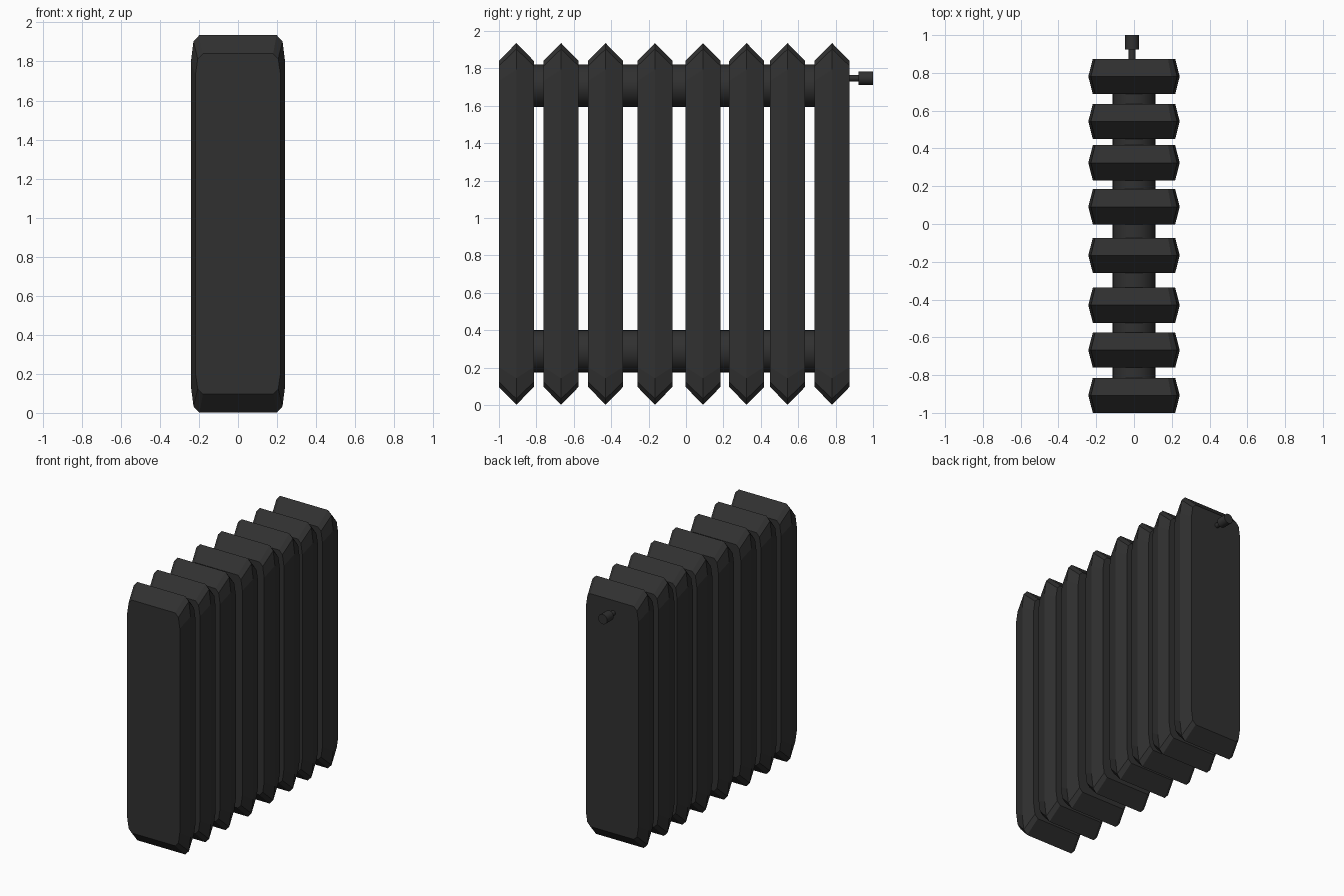
import bpy, bmesh
from math import pi

if "Cube" in bpy.data.objects:
    bpy.data.objects.remove(bpy.data.objects["Cube"])

iron = bpy.data.materials.new("black_iron")
iron.diffuse_color = (0.03, 0.03, 0.03, 1)
iron.use_nodes = True
iron.node_tree.nodes["Principled BSDF"].inputs["Base Color"].default_value = iron.diffuse_color

MID_Z = 0.968  # half height of the fins


def outline(corner):
    """Mirror one quarter corner into a closed loop in x, z."""
    right = corner + [(x, -z) for x, z in reversed(corner)]
    left = [(-x, z) for x, z in reversed(right)]
    return [(x, z + MID_Z) for x, z in right + left]


# Fin: faceted slab with a wide ridge loop between two smaller flat faces
def add_fin(name, y):
    flat = outline([(0.180, 0.872), (0.206, 0.845), (0.218, 0.765)])
    ridge = outline([(0.198, 0.967), (0.228, 0.935), (0.242, 0.825)])
    bm = bmesh.new()
    rings = []
    for loop, dy in ((flat, -0.093), (ridge, 0), (flat, 0.093)):
        rings.append([bm.verts.new((x, dy, z)) for x, z in loop])
    n = len(flat)
    for a, b in zip(rings, rings[1:]):
        for i in range(n):
            j = (i + 1) % n
            bm.faces.new((a[i], a[j], b[j], b[i]))
    bm.faces.new(rings[0])
    bm.faces.new(rings[-1])
    bmesh.ops.recalc_face_normals(bm, faces=bm.faces)
    mesh = bpy.data.meshes.new(name)
    bm.to_mesh(mesh)
    bm.free()
    mesh.materials.append(iron)
    ob = bpy.data.objects.new(name, mesh)
    ob.location.y = y
    bpy.context.collection.objects.link(ob)


# Round bar running along y
def add_bar(name, radius, y0, y1, x, z, sides=32):
    bpy.ops.mesh.primitive_cylinder_add(
        vertices=sides, radius=radius, depth=y1 - y0,
        location=(x, (y0 + y1) / 2, z), rotation=(pi / 2, 0, 0))
    ob = bpy.context.object
    ob.name = name
    ob.data.materials.append(iron)
    bpy.ops.object.shade_smooth_by_angle()


# Eight unevenly spaced fins
for i, y in enumerate((-0.907, -0.668, -0.430, -0.166, 0.091, 0.324, 0.543, 0.781)):
    add_fin(f"fin_{i + 1}", y)

# Pipes joining the fins
add_bar("upper_pipe", 0.113, -0.907, 0.781, 0, 1.707)
add_bar("lower_pipe", 0.113, -0.907, 0.781, 0, 0.287)

# Valve on the back fin
add_bar("valve_stem", 0.018, 0.80, 0.93, -0.01, 1.747, 16)
add_bar("valve_knob", 0.037, 0.923, 1.0, -0.01, 1.747, 16)
